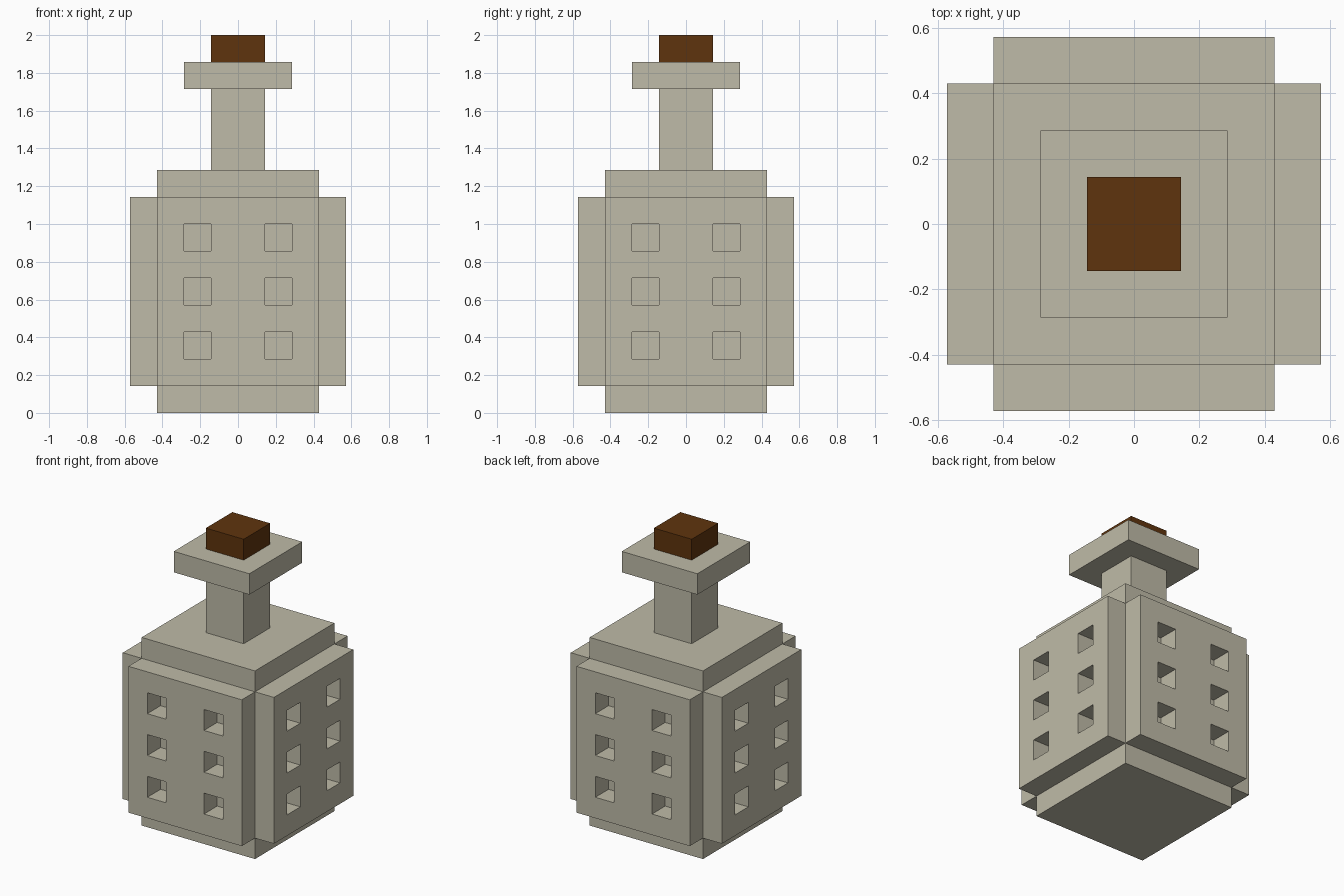
import bpy, bmesh, math
from mathutils import Matrix, Vector

cube = bpy.data.objects.get("Cube")
if cube:
    bpy.data.objects.remove(cube, do_unlink=True)

U = 2 / 14  # one block


def material(name, rgb):
    mat = bpy.data.materials.new(name)
    mat.use_nodes = True
    mat.diffuse_color = (*rgb, 1)
    mat.node_tree.nodes["Principled BSDF"].inputs["Base Color"].default_value = (*rgb, 1)
    return mat


stone = material("pale_stone", (0.521, 0.497, 0.392))
brown = material("dark_brown", (0.114, 0.034, 0.004))


def add_object(name, bm, mat):
    mesh = bpy.data.meshes.new(name)
    bm.to_mesh(mesh)
    bm.free()
    mesh.materials.append(mat)
    obj = bpy.data.objects.new(name, mesh)
    bpy.context.collection.objects.link(obj)
    return obj


def block(name, half, z0, z1, mat):
    """Square block, sizes in units of U."""
    bm = bmesh.new()
    bmesh.ops.create_cube(bm, size=1)
    bmesh.ops.scale(bm, vec=Vector((2 * half, 2 * half, z1 - z0)) * U, verts=bm.verts)
    bmesh.ops.translate(bm, vec=(0, 0, (z0 + z1) / 2 * U), verts=bm.verts)
    return add_object(name, bm, mat)


def panel(name, angle):
    """One-block-thick side panel with two columns of three square holes."""
    xs = (-3, -2, -1, 1, 2, 3)
    zs = range(1, 9)
    bm = bmesh.new()
    grid = [[bm.verts.new((x * U, -3 * U, z * U)) for x in xs] for z in zs]
    for r in range(len(zs) - 1):
        for c in range(len(xs) - 1):
            if r % 2 == 1 and c in (1, 3):
                continue  # hole
            bm.faces.new((grid[r][c], grid[r][c + 1], grid[r + 1][c + 1], grid[r + 1][c]))
    # push the sheet outward, leaving its back open against the body
    ext = bmesh.ops.extrude_face_region(bm, geom=bm.faces[:])
    moved = [g for g in ext["geom"] if isinstance(g, bmesh.types.BMVert)]
    bmesh.ops.translate(bm, vec=(0, -U, 0), verts=moved)
    bmesh.ops.recalc_face_normals(bm, faces=bm.faces)
    back = [f for f in bm.faces if all(abs(v.co.y + 3 * U) < 1e-4 for v in f.verts)]
    bmesh.ops.delete(bm, geom=back, context='FACES')
    bm.transform(Matrix.Rotation(angle, 4, 'Z'))
    return add_object(name, bm, stone)


# Stacked core blocks
block("body", 3, 0, 9, stone)
block("neck", 1, 9, 12, stone)
block("rim", 2, 12, 13, stone)
block("stopper", 1, 13, 14, brown)

# Perforated panel on each side
for i, side in enumerate(("front", "left", "back", "right")):
    panel(side + "_panel", i * math.pi / 2)
